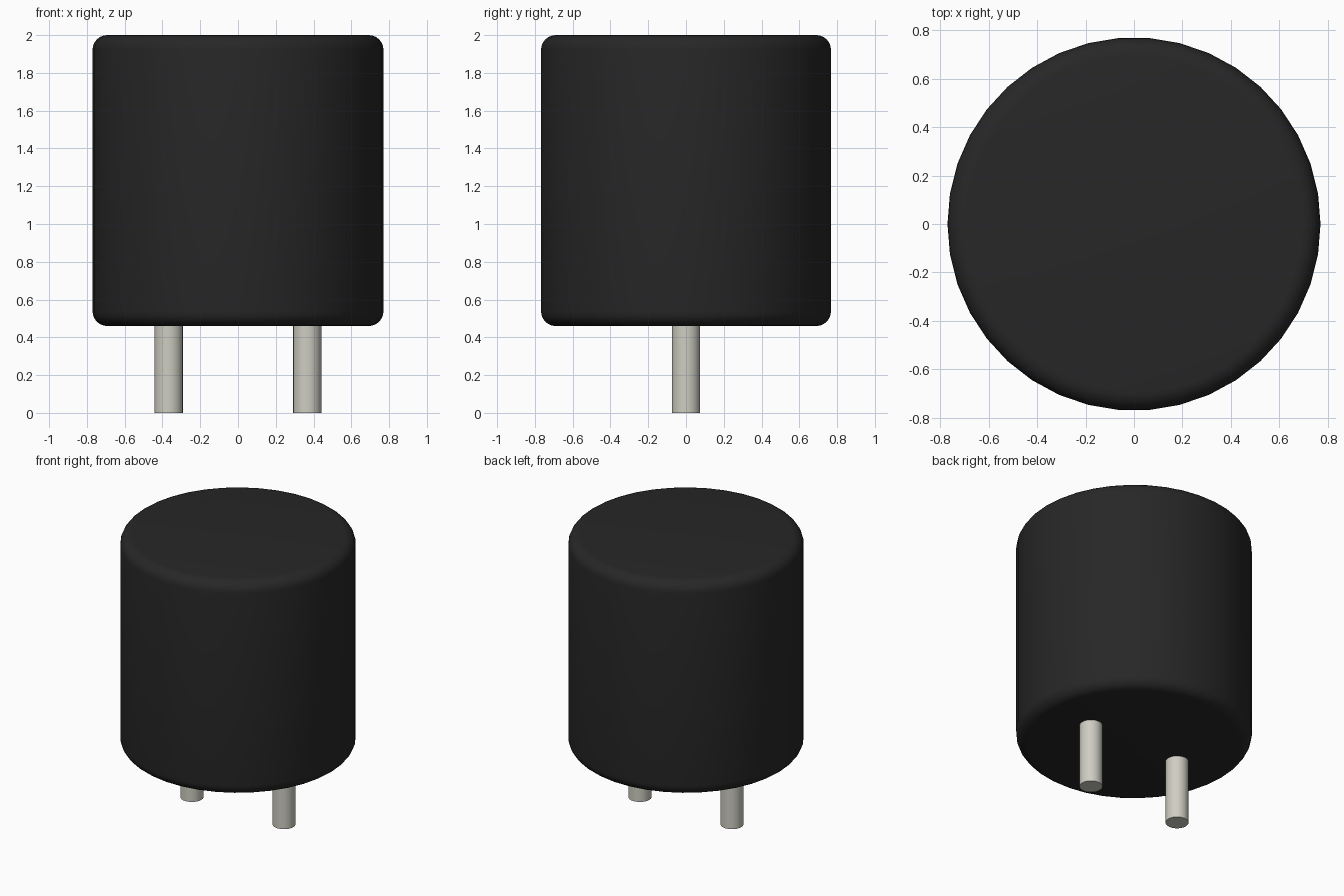
import bpy
import bmesh
import math
from mathutils import Matrix

cube = bpy.data.objects.get("Cube")
if cube:
    bpy.data.objects.remove(cube, do_unlink=True)


def material(name, rgb):
    mat = bpy.data.materials.new(name)
    mat.use_nodes = True
    mat.diffuse_color = (*rgb, 1)
    mat.node_tree.nodes["Principled BSDF"].inputs["Base Color"].default_value = (*rgb, 1)
    return mat


def cylinder(name, x, radius, bottom, top, sides, mat, fillet=0):
    """Upright cylinder with a corner on the +x axis and optionally rounded rims."""
    bm = bmesh.new()
    bmesh.ops.create_cone(bm, cap_ends=True, segments=sides, radius1=radius,
                          radius2=radius, depth=top - bottom)
    bm.verts.ensure_lookup_table()
    corner = bm.verts[0].co
    turn = -math.atan2(corner.y, corner.x)
    bmesh.ops.rotate(bm, verts=bm.verts, matrix=Matrix.Rotation(turn, 3, "Z"))
    if fillet:
        rims = [e for e in bm.edges if abs(e.verts[0].co.z - e.verts[1].co.z) < 1e-4]
        bmesh.ops.bevel(bm, geom=rims, offset=fillet, offset_type="OFFSET",
                        segments=6, profile=0.5, affect="EDGES")
    bmesh.ops.translate(bm, verts=bm.verts, vec=(x, 0, (top + bottom) / 2))
    mesh = bpy.data.meshes.new(name)
    bm.to_mesh(mesh)
    bm.free()
    mesh.materials.append(mat)
    obj = bpy.data.objects.new(name, mesh)
    bpy.context.collection.objects.link(obj)
    bpy.ops.object.select_all(action="DESELECT")
    obj.select_set(True)
    bpy.context.view_layer.objects.active = obj
    bpy.ops.object.shade_smooth_by_angle(angle=math.radians(35))


black = material("black plastic", (0.02, 0.02, 0.02))
metal = material("pale metal", (0.62, 0.61, 0.54))

# Round housing with softened rims
cylinder("housing", 0, 0.77, 0.46, 2.0, 38, black, fillet=0.077)

# Pair of contact pins
for side, x in (("left", 0.367), ("right", -0.367)):
    cylinder(side + "_pin", x, 0.075, 0, 0.47, 24, metal)
